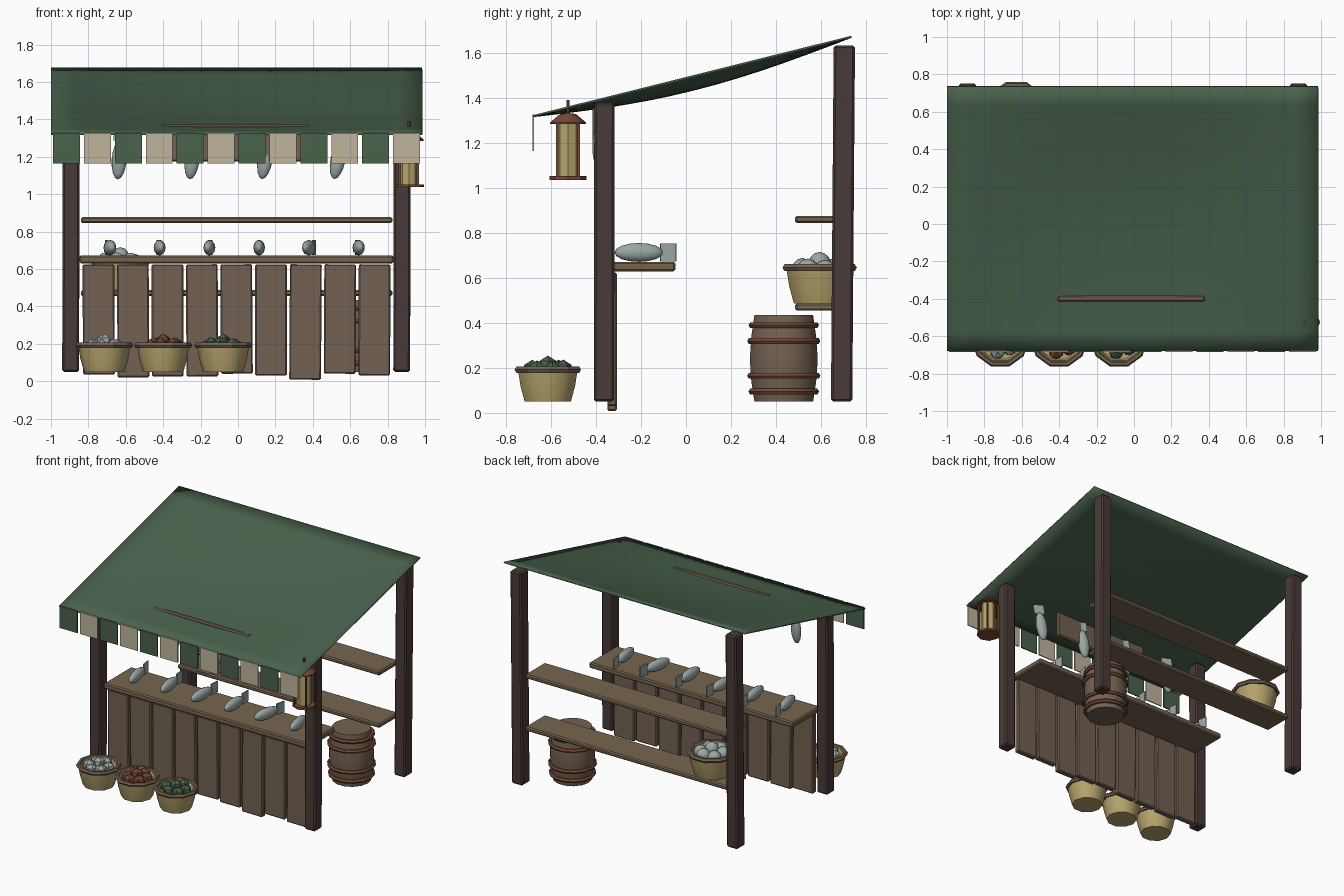
import bpy, bmesh, math, random
from mathutils import Vector, Matrix

if "Cube" in bpy.data.objects:
    bpy.data.objects.remove(bpy.data.objects["Cube"])

random.seed(4)


def material(name, rgb):
    m = bpy.data.materials.new(name)
    m.diffuse_color = (*rgb, 1)
    m.use_nodes = True
    m.node_tree.nodes["Principled BSDF"].inputs["Base Color"].default_value = m.diffuse_color
    return m


GREEN = material("canvas_green", (0.067, 0.122, 0.073))
CREAM = material("canvas_cream", (0.52, 0.46, 0.34))
DARK = material("dark_timber", (0.066, 0.044, 0.038))
PLANK = material("plank_wood", (0.170, 0.120, 0.084))
BOARD = material("board_wood", (0.180, 0.130, 0.078))
STRAW = material("straw_yellow", (0.47, 0.37, 0.15))
SILVER = material("fish_silver", (0.33, 0.39, 0.37))
COPPER = material("rust_copper", (0.185, 0.066, 0.036))


def finish(bm, name, mat, smooth=None, bevel=0):
    bmesh.ops.recalc_face_normals(bm, faces=bm.faces)
    me = bpy.data.meshes.new(name)
    bm.to_mesh(me)
    bm.free()
    ob = bpy.data.objects.new(name, me)
    bpy.context.collection.objects.link(ob)
    me.materials.append(mat)
    if bevel:
        mod = ob.modifiers.new("edge", 'BEVEL')
        mod.width, mod.segments = bevel, 1
    if smooth:
        bpy.ops.object.select_all(action='DESELECT')
        ob.select_set(True)
        bpy.context.view_layer.objects.active = ob
        bpy.ops.object.shade_smooth_by_angle(angle=math.radians(smooth))
    return ob


def box(name, lo, hi, mat, bevel=0.008, lean=(0, 0), tilt=0):
    """Box between two corners; lean shifts the top, tilt turns it about y."""
    lo, hi = Vector(lo), Vector(hi)
    bm = bmesh.new()
    bmesh.ops.create_cube(bm, size=1)
    for v in bm.verts:
        top = v.co.z > 0
        v.co = Vector(v.co[i] * (hi - lo)[i] for i in range(3))
        if top:
            v.co += Vector((*lean, 0))
    ob = finish(bm, name, mat, bevel=bevel)
    ob.location = (lo + hi) / 2
    ob.rotation_euler.y = tilt
    return ob


def lathe(name, profile, n, loc, mat, smooth=45, closed=False):
    """Revolve (radius, height) points around z; open ends are capped at radius 0."""
    bm = bmesh.new()
    rings = []
    for r, z in profile:
        if r == 0:
            rings.append([bm.verts.new((0, 0, z))] * n)
        else:
            rings.append([bm.verts.new((r * math.cos(2 * math.pi * k / n),
                                        r * math.sin(2 * math.pi * k / n), z)) for k in range(n)])
    pairs = list(zip(rings, rings[1:])) + ([(rings[-1], rings[0])] if closed else [])
    for a, b in pairs:
        for k in range(n):
            j = (k + 1) % n
            bm.faces.new(list(dict.fromkeys((a[k], a[j], b[j], b[k]))))
    ob = finish(bm, name, mat, smooth)
    ob.location = loc
    return ob


def hoop(name, r, t, n, loc, mat, h=None):
    h = h or t
    prof = [(r + t * math.cos(a * math.pi / 3), h * math.sin(a * math.pi / 3)) for a in range(6)]
    return lathe(name, prof, n, loc, mat, 30, True)


# Posts
for side, x in (("left", -0.895), ("right", 0.875)):
    box(f"front_post_{side}", (x - 0.045, -0.41, 0.05), (x + 0.045, -0.32, 1.38), DARK, 0.01, (0.003, 0.002))
    box(f"back_post_{side}", (x - 0.045, 0.645, 0.05), (x + 0.045, 0.74, 1.635), DARK, 0.01, (0.005, 0.012))

# Sagging canvas roof
bm = bmesh.new()
bmesh.ops.create_grid(bm, x_segments=16, y_segments=14, size=0.5)
for v in bm.verts:
    u, w = v.co.x + 0.5, v.co.y + 0.5
    sag = 0.06 * math.sin(math.pi * u) * math.sin(math.pi * w)
    v.co = (-1 + 1.985 * u, -0.68 + 1.415 * w, 1.325 + 0.353 * w - sag)
roof = finish(bm, "canvas_roof", GREEN, 40)
mod = roof.modifiers.new("thickness", 'SOLIDIFY')
mod.thickness, mod.offset = 0.009, -1

# Striped valance flaps
for i in range(12):
    x = -0.917 + 0.1653 * i
    box(f"valance_flap_{i}", (x - 0.072, -0.684, 1.165), (x + 0.072, -0.676, 1.327),
        CREAM if i % 2 else GREEN, 0)

# Sign board under the roof
box("sign_board", (-0.41, -0.415, 1.175), (0.38, -0.382, 1.372), PLANK)

# Counter top and uneven front planks
box("counter_top", (-0.848, -0.37, 0.63), (0.832, -0.047, 0.672), BOARD)
for i, bottom in enumerate((0.035, 0.02, 0.025, 0.025, 0.04, 0.03, 0.008, 0.04, 0.03)):
    x = -0.745 + 0.1843 * i
    box(f"front_plank_{i}", (x - 0.085, -0.35, bottom), (x + 0.085, -0.308, 0.625), PLANK, 0.007,
        tilt=random.uniform(-0.008, 0.008))

# Back shelves
for name, z in (("lower_shelf", 0.455), ("upper_shelf", 0.845)):
    box(name, (-0.84, 0.485, z), (0.825, 0.715, z + 0.032), BOARD)


# Fish: tapered body along y with a flat square tail
def fish(name, matrix):
    bm = bmesh.new()
    bmesh.ops.create_uvsphere(bm, u_segments=12, v_segments=8, radius=1,
                              matrix=Matrix.Rotation(math.pi / 2, 4, 'X'))
    for v in bm.verts:
        v.co = (v.co.x * 0.031, v.co.y * 0.108, v.co.z * 0.042)
    bmesh.ops.create_cube(bm, size=1, matrix=Matrix.Translation((0, 0.132, 0)) @
                          Matrix.Diagonal((0.008, 0.07, 0.08, 1)))
    ob = finish(bm, name, SILVER, 50)
    ob.matrix_world = matrix
    return ob


for i, yaw in enumerate((0.14, 0.08, -0.08, 0.0, -0.2, 0.1)):
    fish(f"counter_fish_{i}", Matrix.Translation((-0.685 + 0.266 * i, -0.21, 0.714)) @
         Matrix.Rotation(yaw, 4, 'Z'))
for i in range(4):
    fish(f"hanging_fish_{i}", Matrix.Translation((-0.635 + 0.39 * i, -0.385, 1.187)) @
         Matrix.Rotation((0.08, 0.12, 0.16, 0.2)[i], 4, 'Y') @
         Matrix.Rotation(math.pi / 2, 4, 'X') @ Matrix.Rotation(math.pi / 2 - 0.3, 4, 'Y'))


# Baskets with a wooden rim and a heap of round goods
def basket(name, loc, s, mat):
    lathe(name, [(0, 0), (0.108 * s, 0), (0.128 * s, 0.07 * s), (0.14 * s, 0.145 * s),
                 (0.122 * s, 0.145 * s), (0.112 * s, 0.11 * s), (0, 0.11 * s)], 10, loc, STRAW)
    hoop(name + "_rim", 0.139 * s, 0.016 * s, 10, Vector(loc) + Vector((0, 0, 0.142 * s)), PLANK)
    bm = bmesh.new()
    spots = [(0.07 * math.cos(k * math.pi / 3 + 0.3), 0.07 * math.sin(k * math.pi / 3 + 0.3),
              0.138 + random.uniform(-0.008, 0.008)) for k in range(6)] + [(0, 0, 0.162)]
    for p in spots:
        bmesh.ops.create_icosphere(bm, subdivisions=1 + (s > 1), radius=0.043 * s,
                                   matrix=Matrix.Translation(Vector(p) * s) @
                                   Matrix.Rotation(random.random() * 3, 4, 'Z'))
    finish(bm, name + "_goods", mat, 30).location = loc


basket("left_basket", (-0.715, -0.615, 0.05), 1, SILVER)
basket("middle_basket", (-0.4, -0.615, 0.05), 1, COPPER)
basket("right_basket", (-0.08, -0.615, 0.05), 1, GREEN)
basket("shelf_basket", (-0.63, 0.595, 0.487), 1.12, SILVER)

# Barrel with four hoops
B = (0.63, 0.435, 0.05)
lathe("barrel", [(0, 0), (0.134, 0), (0.148, 0.09), (0.155, 0.19), (0.148, 0.29), (0.134, 0.385),
                 (0, 0.385)], 14, B, PLANK)
for i, (z, r) in enumerate(((0.045, 0.146), (0.115, 0.152), (0.27, 0.152), (0.34, 0.146))):
    hoop(f"barrel_hoop_{i}", r, 0.015, 14, (B[0], B[1], B[2] + z), COPPER)

# Hanging lantern
L = Vector((0.913, -0.525, 0))
lathe("lantern_base", [(0, 1.037), (0.082, 1.037), (0.082, 1.053), (0, 1.053)], 8, L, COPPER, 30)
lathe("lantern_glass", [(0, 1.05), (0.049, 1.05), (0.049, 1.292), (0, 1.292)], 8, L, STRAW, 30)
lathe("lantern_cap", [(0, 1.285), (0.08, 1.285), (0.08, 1.292), (0.035, 1.33), (0, 1.335)], 8, L, COPPER, 30)
lathe("lantern_hook", [(0, 1.33), (0.008, 1.33), (0.008, 1.392), (0, 1.392)], 6, L, COPPER, 30)
for i in range(4):
    x = L.x + (0.048 if i % 2 else -0.048)
    y = L.y + (0.048 if i // 2 else -0.048)
    box(f"lantern_bar_{i}", (x - 0.006, y - 0.006, 1.045), (x + 0.006, y + 0.006, 1.29), COPPER, 0)
